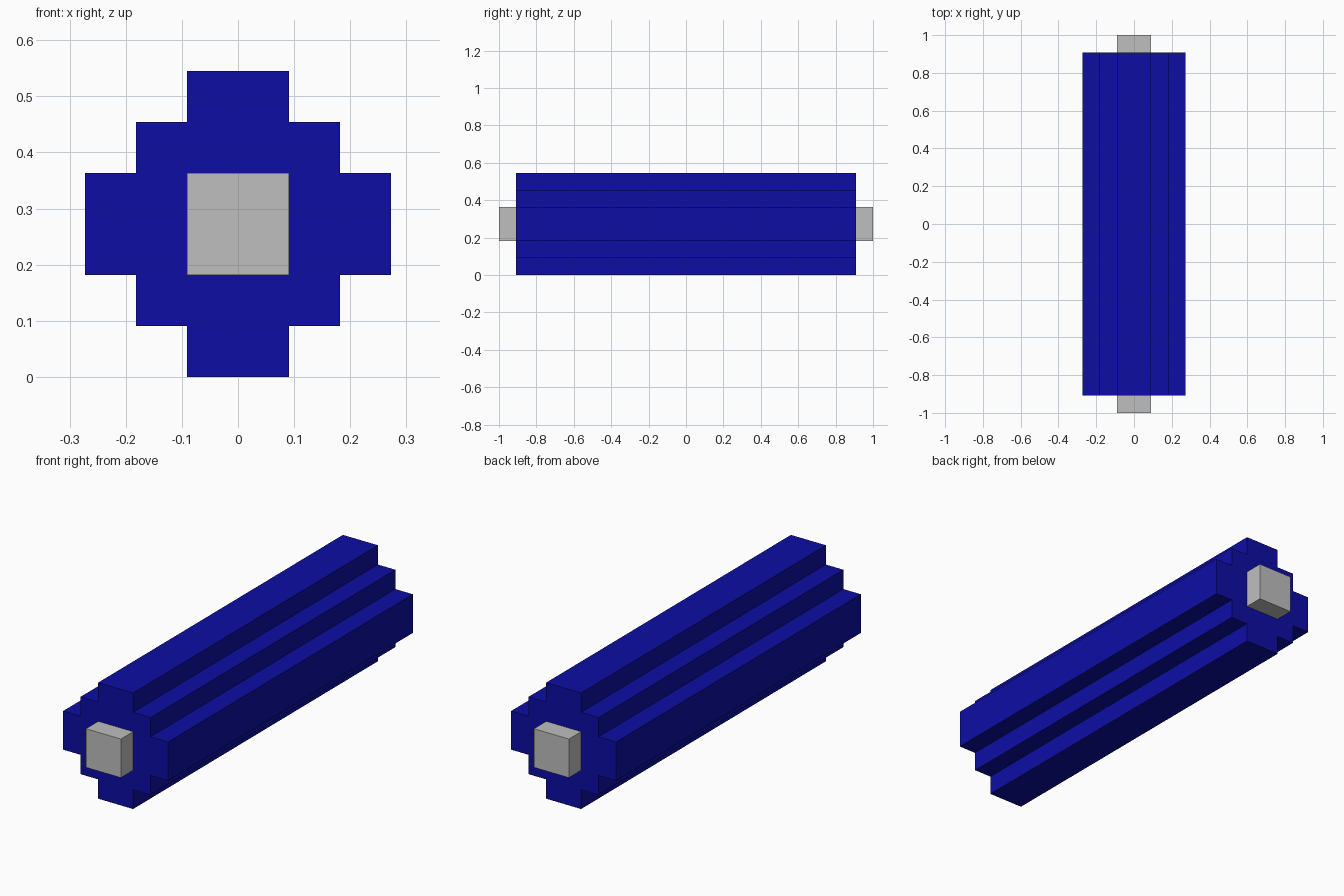
import bpy
import bmesh

cube = bpy.data.objects.get("Cube")
if cube:
    bpy.data.objects.remove(cube, do_unlink=True)

U = 1 / 11  # one step of the blocky profile


def make_material(name, rgb):
    mat = bpy.data.materials.new(name)
    mat.use_nodes = True
    mat.diffuse_color = (*rgb, 1)
    mat.node_tree.nodes["Principled BSDF"].inputs["Base Color"].default_value = (*rgb, 1)
    return mat


def extrude_profile(name, profile, y0, y1, mat):
    """Sweep a closed x/z outline (in steps) along y into a solid."""
    bm = bmesh.new()
    face = bm.faces.new([bm.verts.new((x * U, y0 * U, z * U)) for x, z in profile])
    swept = bmesh.ops.extrude_face_region(bm, geom=[face])["geom"]
    verts = [v for v in swept if isinstance(v, bmesh.types.BMVert)]
    bmesh.ops.translate(bm, verts=verts, vec=(0, (y1 - y0) * U, 0))
    bmesh.ops.recalc_face_normals(bm, faces=bm.faces)
    mesh = bpy.data.meshes.new(name)
    bm.to_mesh(mesh)
    bm.free()
    mesh.materials.append(mat)
    obj = bpy.data.objects.new(name, mesh)
    bpy.context.collection.objects.link(obj)
    return obj


blue = make_material("deep blue", (0.004, 0.004, 0.376))
grey = make_material("light grey", (0.521, 0.521, 0.521))

# Stepped roller body: right half outline, mirrored to close the loop
half = [(1, 0), (1, 1), (2, 1), (2, 2), (3, 2), (3, 4), (2, 4), (2, 5), (1, 5), (1, 6)]
outline = half + [(-x, z) for x, z in reversed(half)]
extrude_profile("roller_body", outline, -10, 10, blue)

# Square axle stubs at both ends
square = [(-1, 2), (1, 2), (1, 4), (-1, 4)]
extrude_profile("front_axle", square, -11, -10, grey)
extrude_profile("back_axle", square, 10, 11, grey)
